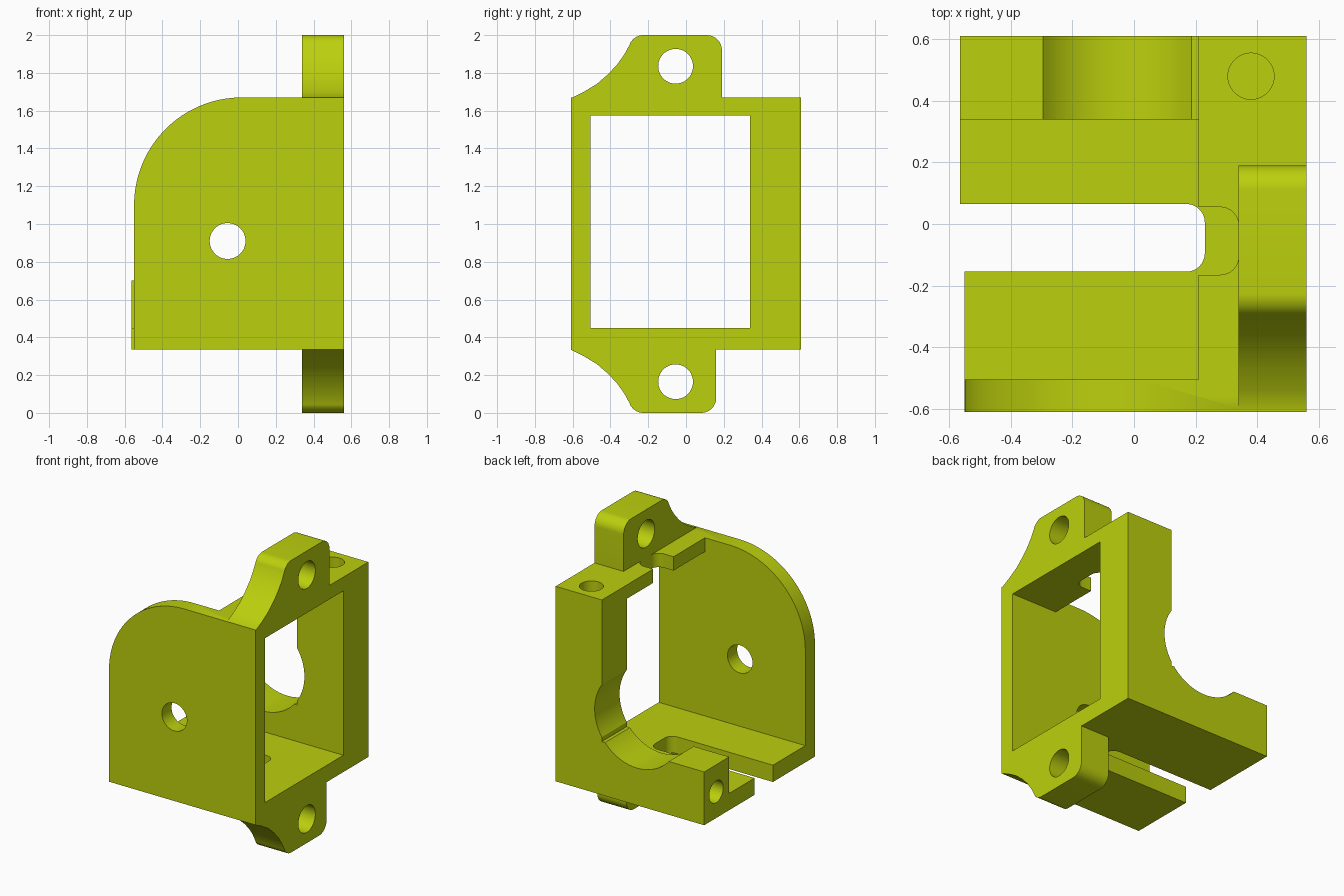
import bpy, bmesh, math
from mathutils import Vector

if "Cube" in bpy.data.objects:
    bpy.data.objects.remove(bpy.data.objects["Cube"])

lime = bpy.data.materials.new("lime_plastic")
lime.diffuse_color = (0.50, 0.63, 0.004, 1)
lime.use_nodes = True
lime.node_tree.nodes["Principled BSDF"].inputs["Base Color"].default_value = lime.diffuse_color


def prism(name, pts, axis, lo, hi):
    """Extrude a 2D outline along an axis: x uses (y,z), y uses (x,z), z uses (x,y)."""
    def place(p, d):
        v = list(p)
        v.insert(axis, d)
        return v
    bm = bmesh.new()
    face = bm.faces.new([bm.verts.new(place(p, lo)) for p in pts])
    ext = bmesh.ops.extrude_face_region(bm, geom=[face])
    move = [0, 0, 0]
    move[axis] = hi - lo
    bmesh.ops.translate(bm, vec=Vector(move),
                        verts=[g for g in ext["geom"] if isinstance(g, bmesh.types.BMVert)])
    bmesh.ops.recalc_face_normals(bm, faces=bm.faces)
    mesh = bpy.data.meshes.new(name)
    bm.to_mesh(mesh)
    bm.free()
    mesh.materials.append(lime)
    obj = bpy.data.objects.new(name, mesh)
    bpy.context.collection.objects.link(obj)
    return obj


def arc(cx, cy, r, a0, a1, n=12):
    return [(cx + r * math.cos(math.radians(a0 + (a1 - a0) * i / n)),
             cy + r * math.sin(math.radians(a0 + (a1 - a0) * i / n))) for i in range(n + 1)]


def circle(cx, cy, r, n=48):
    return arc(cx, cy, r, 0, 360, n)[:-1]


def box(name, x, y, z):
    return prism(name, [(x[0], y[0]), (x[1], y[0]), (x[1], y[1]), (x[0], y[1])], 2, *z)


def slot(x_end, y0, y1, r=0.06):
    return ([(-1, y0)] + arc(x_end - r, y0 + r, r, -90, 0, 8)
            + arc(x_end - r, y1 - r, r, 0, 90, 8) + [(-1, y1)])


def combine(target, other, op):
    mod = target.modifiers.new(op, "BOOLEAN")
    mod.operation, mod.object, mod.solver = op, other, "EXACT"
    bpy.context.view_layer.objects.active = target
    bpy.ops.object.modifier_apply(modifier=mod.name)
    bpy.data.objects.remove(other)


# Frame: floor, roof strip and rear column
bracket = box("motor_bracket", (-0.565, 0.56), (-0.56, 0.61), (0.335, 1.67))
cuts = [
    box("window", (-1, 1), (-0.7, 0.34), (0.45, 1.575)),
    box("roof_opening", (-1, 0.21), (-0.7, 0.40), (1.5, 1.8)),
    box("rear_opening", (-1, 0.21), (0.3, 0.8), (0.70, 1.8)),
    prism("bearing_cradle", circle(-0.055, 0.91, 0.32, 72), 1, 0.3, 0.8),
    prism("floor_slot", slot(0.23, -0.155, 0.065), 2, 0.2, 0.5),
    prism("roof_notch", slot(0.34, -0.165, 0.055), 2, 1.5, 1.8),
    box("floor_trim", (-1, -0.55), (-0.8, -0.1), (0.2, 0.6)),
    prism("top_screw_hole", circle(0.38, 0.48, 0.075), 2, 1.3, 1.8),
    prism("side_screw_hole", circle(0.48, 0.515, 0.075), 0, -0.8, -0.25),
]
for c in cuts:
    combine(bracket, c, "DIFFERENCE")

# Front wall with one large rounded corner
wall = prism("front_wall", [(-0.55, 0.335), (0.56, 0.335), (0.56, 1.67)]
             + arc(0.02, 1.10, 0.57, 90, 180, 32), 1, -0.61, -0.505)
combine(wall, prism("shaft_hole", circle(-0.055, 0.91, 0.095), 1, -1, 0), "DIFFERENCE")
combine(bracket, wall, "UNION")


# Mounting ears above and below, flared towards the front
def ear(name, back, sign):
    r = 0.08
    flare = [(-0.61, 0.67), (-0.54, 0.70), (-0.47, 0.743), (-0.41, 0.795),
             (-0.36, 0.85), (-0.325, 0.90), (-0.297, 0.952)]
    outline = ([(-0.61, 0.665)] + flare[1:] + arc(-0.225, 0.92, r, 150, 90, 8)
               + arc(back - r, 0.92, r, 90, 0, 10) + [(back, 0.62), (-0.61, 0.62)])
    obj = prism(name, [(y, 1 + sign * z) for y, z in outline], 0, 0.34, 0.56)
    combine(obj, prism("bolt_hole", circle(-0.055, 1 + sign * 0.835, 0.092), 0, 0, 1), "DIFFERENCE")
    return obj


combine(bracket, ear("upper_ear", 0.19, 1), "UNION")
combine(bracket, ear("lower_ear", 0.16, -1), "UNION")

# Smooth the curved walls, keep the machined edges sharp
bpy.ops.object.select_all(action="DESELECT")
bracket.select_set(True)
bpy.context.view_layer.objects.active = bracket
bpy.ops.object.shade_smooth_by_angle(angle=math.radians(30))
